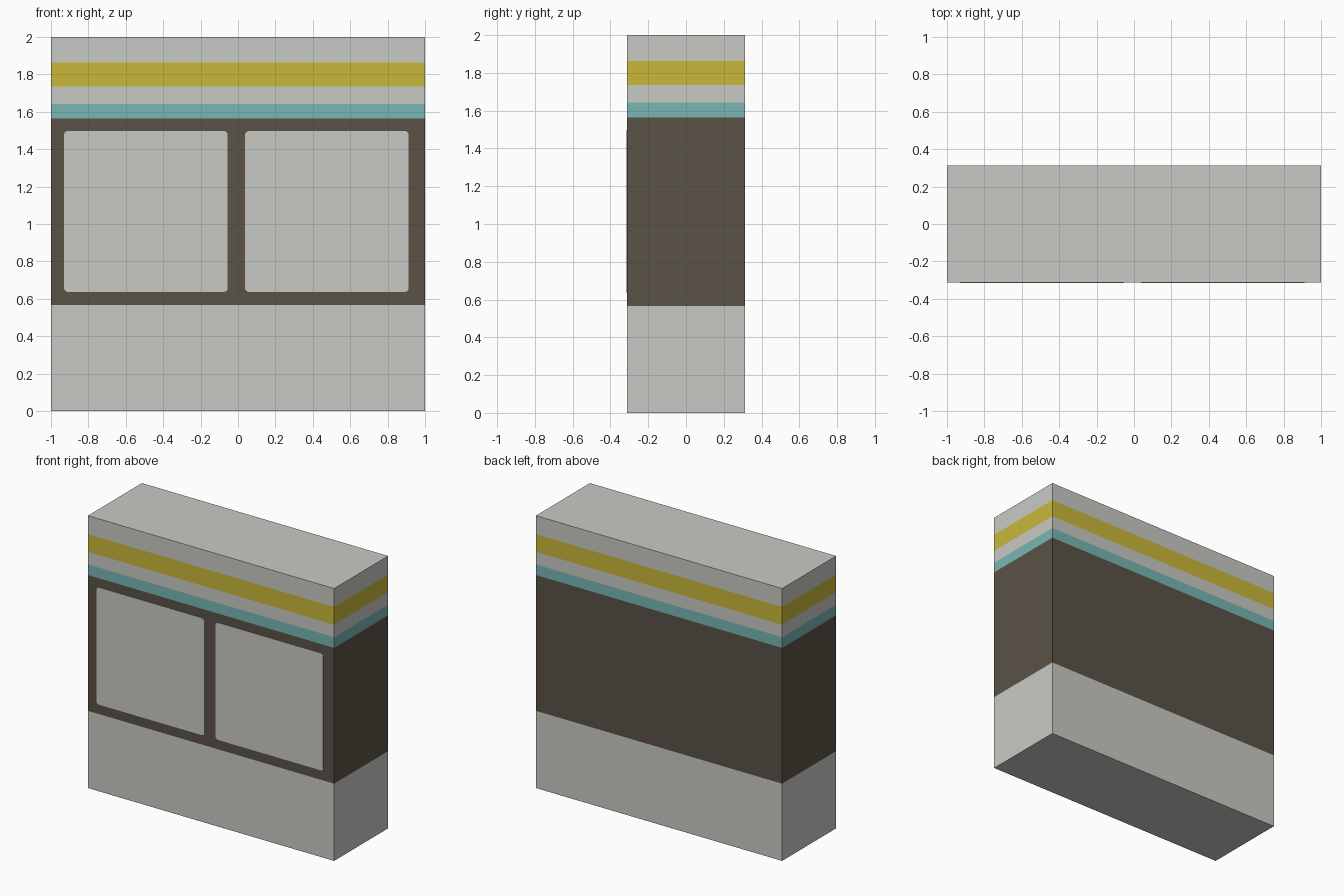
import bpy, bmesh, math

if "Cube" in bpy.data.objects:
    bpy.data.objects.remove(bpy.data.objects["Cube"])

W, D, H = 2.0, 0.626, 2.0


def srgb(r, g, b):
    def lin(c):
        c /= 255
        return c / 12.92 if c <= 0.04045 else ((c + 0.055) / 1.055) ** 2.4
    return (lin(r), lin(g), lin(b), 1.0)


def material(name, rgb):
    m = bpy.data.materials.new(name)
    m.diffuse_color = srgb(*rgb)
    m.use_nodes = True
    m.node_tree.nodes["Principled BSDF"].inputs["Base Color"].default_value = m.diffuse_color
    return m


grey = material("light_grey", (201, 201, 197))
brown = material("dark_brown", (90, 82, 70))
teal = material("teal", (120, 183, 179))
yellow = material("yellow", (201, 185, 58))
palette = [grey, brown, teal, yellow]


def add_object(name, bm, mats):
    mesh = bpy.data.meshes.new(name)
    bm.to_mesh(mesh)
    bm.free()
    for m in mats:
        mesh.materials.append(m)
    obj = bpy.data.objects.new(name, mesh)
    bpy.context.collection.objects.link(obj)
    return obj


# Cabinet body: a box cut into horizontal colour bands (band top, palette index)
bands = [(0.567, 0), (1.564, 1), (1.642, 2), (1.735, 0), (1.864, 3), (H, 0)]
bm = bmesh.new()
bmesh.ops.create_cube(bm, size=1)
for v in bm.verts:
    v.co = (v.co.x * W, v.co.y * D, (v.co.z + 0.5) * H)
for top, _ in bands[:-1]:
    bmesh.ops.bisect_plane(bm, geom=bm.verts[:] + bm.edges[:] + bm.faces[:],
                           plane_co=(0, 0, top), plane_no=(0, 0, 1))
for f in bm.faces:
    z = f.calc_center_median().z
    f.material_index = next((i for top, i in bands if z < top), 0)
add_object("cabinet_body", bm, palette)


# Front panels: thin rounded plates on the brown band
def panel(name, x0, x1, z0, z1, r=0.02, steps=4, thick=0.002):
    bm = bmesh.new()
    corners = [(x1 - r, z1 - r), (x0 + r, z1 - r), (x0 + r, z0 + r), (x1 - r, z0 + r)]
    ring = []
    for k, (cx, cz) in enumerate(corners):
        for s in range(steps + 1):
            a = math.pi / 2 * (k + s / steps)
            ring.append(bm.verts.new((cx + r * math.cos(a), -D / 2, cz + r * math.sin(a))))
    face = bm.faces.new(ring)
    ext = bmesh.ops.extrude_face_region(bm, geom=[face])
    for v in ext["geom"]:
        if isinstance(v, bmesh.types.BMVert):
            v.co.y -= thick
    bmesh.ops.recalc_face_normals(bm, faces=bm.faces[:])
    add_object(name, bm, [grey])


panel("left_front_panel", -0.93, -0.055, 0.637, 1.497)
panel("right_front_panel", 0.038, 0.912, 0.637, 1.497)
